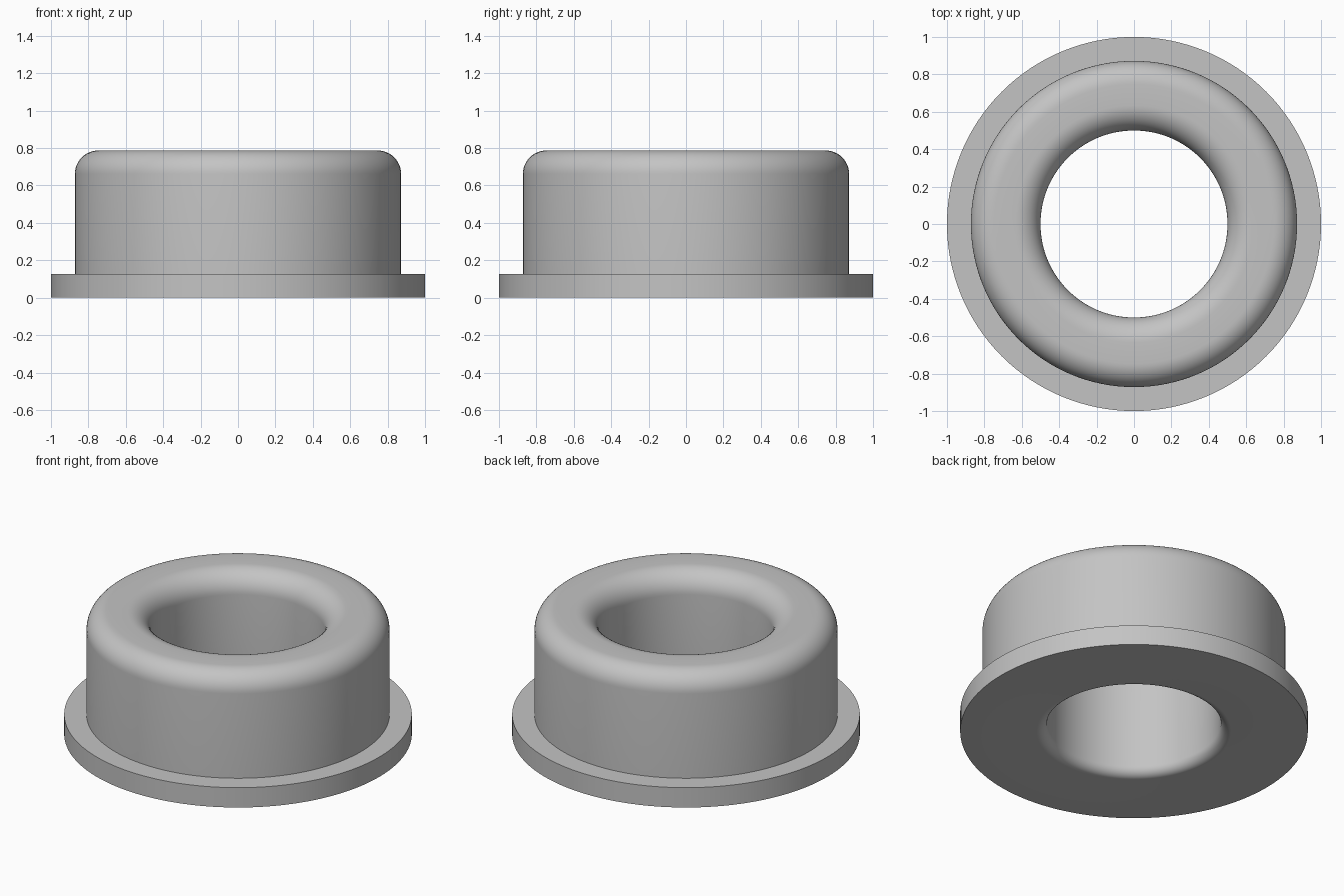
import bpy
import bmesh
from math import cos, sin, pi, radians

cube = bpy.data.objects.get("Cube")
if cube:
    bpy.data.objects.remove(cube)

SEGMENTS = 128
BORE, BODY, FLANGE = 0.5, 0.872, 1.0
HEIGHT, FLANGE_TOP = 0.787, 0.126
OUTER_ROUND, INNER_ROUND, BASE_ROUND = 0.125, 0.135, 0.06


def arc(r, z, radius, start, end, steps=12):
    """Quarter-round points in the radius/height plane, angles in degrees."""
    angles = [radians(start + (end - start) * i / steps) for i in range(steps + 1)]
    return [(r + radius * cos(a), z + radius * sin(a)) for a in angles]


# Closed section: flange, body, rounded rim, bore, rounded lower lip
profile = [(FLANGE, 0), (FLANGE, FLANGE_TOP), (BODY, FLANGE_TOP)]
profile += arc(BODY - OUTER_ROUND, HEIGHT - OUTER_ROUND, OUTER_ROUND, 0, 90)
profile += arc(BORE + INNER_ROUND, HEIGHT - INNER_ROUND, INNER_ROUND, 90, 180)
profile += arc(BORE + BASE_ROUND, BASE_ROUND, BASE_ROUND, 180, 270)

# Revolve the section around the vertical axis
bm = bmesh.new()
rings = []
for i in range(SEGMENTS):
    a = 2 * pi * i / SEGMENTS
    rings.append([bm.verts.new((r * cos(a), r * sin(a), z)) for r, z in profile])
count = len(profile)
for i in range(SEGMENTS):
    here, after = rings[i], rings[(i + 1) % SEGMENTS]
    for j in range(count):
        k = (j + 1) % count
        bm.faces.new((here[j], after[j], after[k], here[k]))
bmesh.ops.recalc_face_normals(bm, faces=bm.faces)

mesh = bpy.data.meshes.new("flanged_bushing")
bm.to_mesh(mesh)
bm.free()
bushing = bpy.data.objects.new("flanged_bushing", mesh)
bpy.context.collection.objects.link(bushing)

# Plain grey finish
grey = bpy.data.materials.new("light_grey")
grey.use_nodes = True
colour = (0.55, 0.55, 0.55, 1)
grey.diffuse_color = colour
grey.node_tree.nodes["Principled BSDF"].inputs["Base Color"].default_value = colour
mesh.materials.append(grey)

# Smooth rounds with crisp flange edges
bpy.ops.object.select_all(action="DESELECT")
bushing.select_set(True)
bpy.context.view_layer.objects.active = bushing
bpy.ops.object.shade_smooth_by_angle(angle=radians(30))
